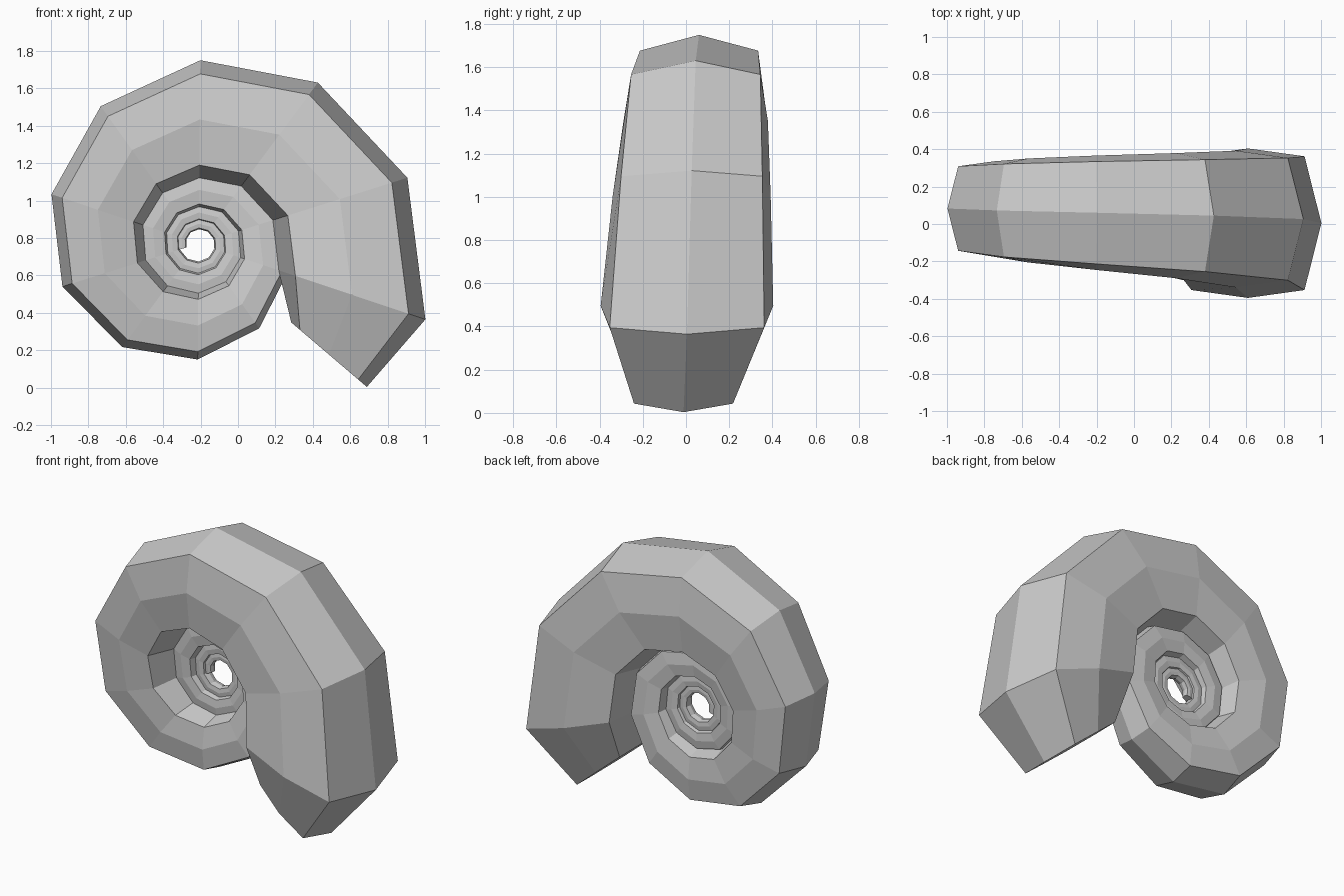
import bpy, bmesh, math

if "Cube" in bpy.data.objects:
    bpy.data.objects.remove(bpy.data.objects["Cube"])

CX, CZ = -0.21, 0.77           # coil axis
STEP = math.radians(36)        # ten rings per turn
RINGS = 37
# outer radius against ring number, counted back from the mouth
KEYS = [(-1, 1.40), (0, 1.278), (3, 0.98), (6, 0.764), (8, 0.62), (10, 0.50), (13, 0.385),
        (18, 0.285), (23, 0.21), (33, 0.135), (43, 0.085), (53, 0.055)]
# eight-sided cross-section: (sideways, outward)
SECTION = [(0, 1), (0.895, 0.77), (1, 0), (0.895, -0.77),
           (0, -1), (-0.895, -0.77), (-1, 0), (-0.895, 0.77)]


def radius(i):
    for (a, ra), (b, rb) in zip(KEYS, KEYS[1:]):
        if i <= b:
            return ra * (rb / ra) ** ((i - a) / (b - a))


def ring(bm, i, scale=1.0):
    outer, inner = radius(i), 0.9 * radius(i + 10)
    mid, half = (outer + inner) / 2, (outer - inner) / 2 * scale
    y0 = 0.14 - 0.083 * outer ** 2          # coil drifts sideways as it grows
    ang = math.radians(-18.5) + STEP * i
    verts = []
    for s, o in SECTION:
        r = mid + half * o
        verts.append(bm.verts.new((CX + r * math.cos(ang), y0 + 0.965 * half * s,
                                   CZ + r * math.sin(ang))))
    return verts


# coiled shell, starting with the narrowed mouth
bm = bmesh.new()
rings = [ring(bm, -0.61, 0.61)] + [ring(bm, i) for i in range(RINGS)]
for a, b in zip(rings, rings[1:]):
    for k in range(8):
        n = (k + 1) % 8
        bm.faces.new((a[k], a[n], b[n], b[k]))
bm.faces.new(rings[0])
bm.faces.new(rings[-1])
bmesh.ops.recalc_face_normals(bm, faces=bm.faces[:])
mesh = bpy.data.meshes.new("spiral_shell")
bm.to_mesh(mesh)
bm.free()
bpy.context.collection.objects.link(bpy.data.objects.new("spiral_shell", mesh))
